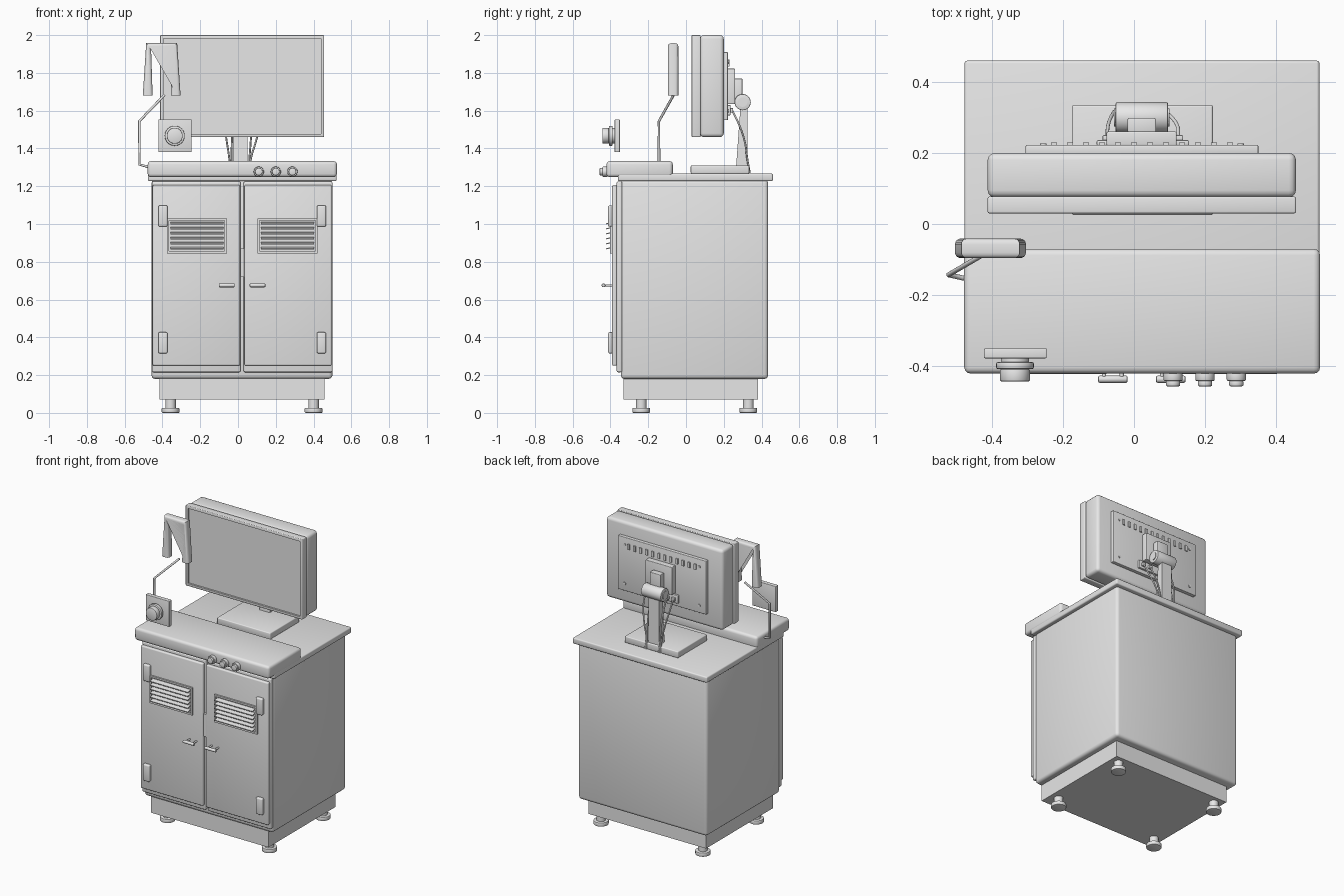
import bpy, bmesh, math
from mathutils import Vector

if "Cube" in bpy.data.objects:
    bpy.data.objects.remove(bpy.data.objects["Cube"])

grey = bpy.data.materials.new("light_grey")
grey.diffuse_color = (0.8, 0.8, 0.8, 1)
grey.use_nodes = True
grey.node_tree.nodes["Principled BSDF"].inputs["Base Color"].default_value = grey.diffuse_color
CX = 0.022  # centre line of the cabinet


def finish(name, bm):
    bmesh.ops.recalc_face_normals(bm, faces=bm.faces)
    me = bpy.data.meshes.new(name)
    bm.to_mesh(me)
    bm.free()
    me.materials.append(grey)
    ob = bpy.data.objects.new(name, me)
    bpy.context.collection.objects.link(ob)
    bpy.ops.object.select_all(action='DESELECT')
    ob.select_set(True)
    bpy.context.view_layer.objects.active = ob
    bpy.ops.object.shade_smooth_by_angle(angle=math.radians(35))
    return ob


def box(name, x, y, z, bevel=0.0, inset=None, tilt=0.0):
    """Box from ranges; inset=(width, depth) sinks the front (-y) face."""
    bm = bmesh.new()
    bmesh.ops.create_cube(bm, size=1)
    c = Vector([(r[0] + r[1]) / 2 for r in (x, y, z)])
    s = [r[1] - r[0] for r in (x, y, z)]
    for v in bm.verts:
        v.co = Vector([v.co[i] * s[i] for i in range(3)])
    if bevel:
        bmesh.ops.bevel(bm, geom=bm.edges[:], offset=bevel, segments=3,
                        profile=0.5, affect='EDGES')
    if inset:
        bm.normal_update()
        f = min((f for f in bm.faces if f.normal.y < -0.99),
                key=lambda f: -f.calc_area())
        bmesh.ops.inset_region(bm, faces=[f], thickness=inset[0])
        r = bmesh.ops.extrude_face_region(bm, geom=[f])
        bmesh.ops.translate(bm, vec=(0, inset[1], 0),
                            verts=[v for v in r['geom'] if isinstance(v, bmesh.types.BMVert)])
        if f.is_valid:
            bmesh.ops.delete(bm, geom=[f], context='FACES')
    ob = finish(name, bm)
    ob.location = c
    ob.rotation_euler.x = tilt
    return ob


def cyl(name, a, b, r, r2=None, bevel=0.0, seg=32):
    """Cylinder between two points."""
    a, b = Vector(a), Vector(b)
    bm = bmesh.new()
    bmesh.ops.create_cone(bm, cap_ends=True, segments=seg, radius1=r,
                          radius2=r if r2 is None else r2, depth=(b - a).length)
    if bevel:
        rims = [e for e in bm.edges if any(len(f.verts) > 4 for f in e.link_faces)]
        bmesh.ops.bevel(bm, geom=rims, offset=bevel, segments=2, profile=0.5, affect='EDGES')
    ob = finish(name, bm)
    ob.location = (a + b) / 2
    ob.rotation_euler = (b - a).to_track_quat('Z', 'Y').to_euler()
    return ob


def tube(name, pts, r, smooth=False):
    cu = bpy.data.curves.new(name, 'CURVE')
    cu.dimensions = '3D'
    cu.bevel_depth = r
    cu.bevel_resolution = 3
    cu.use_fill_caps = True
    if smooth:
        sp = cu.splines.new('BEZIER')
        sp.bezier_points.add(len(pts) - 1)
        for p, q in zip(sp.bezier_points, pts):
            p.co = q
            p.handle_left_type = p.handle_right_type = 'AUTO'
    else:
        sp = cu.splines.new('POLY')
        sp.points.add(len(pts) - 1)
        for p, q in zip(sp.points, pts):
            p.co = (*q, 1)
    cu.materials.append(grey)
    ob = bpy.data.objects.new(name, cu)
    bpy.context.collection.objects.link(ob)


# Cabinet, plinth, worktop and front console
box("cabinet_body", (-0.458, 0.5), (-0.345, 0.435), (0.18, 1.235), 0.02)
box("plinth", (-0.415, 0.457), (-0.33, 0.38), (0.07, 0.19))
box("worktop", (-0.477, 0.522), (-0.36, 0.46), (1.227, 1.267), 0.008)
box("front_console", (-0.478, 0.524), (-0.421, -0.07), (1.248, 1.333), 0.018)

# Levelling feet
for x in (-0.357, 0.4):
    for y in (-0.237, 0.33):
        cyl("foot_pad", (x, y, 0), (x, y, 0.027), 0.047, bevel=0.005)
        cyl("foot_stem", (x, y, 0.027), (x, y, 0.075), 0.028)

# Doors with hinges, vents and handles, mirrored about the centre line
for s in (-1, 1):
    def span(a, b):
        return tuple(sorted((CX + s * a, CX + s * b)))
    box("door_frame", span(0.008, 0.478), (-0.367, -0.338), (0.215, 1.225), 0.008)
    box("door_panel", span(0.011, 0.474), (-0.391, -0.365), (0.25, 1.207), 0.008)
    for z in (0.315, 0.986):
        box("hinge", span(0.395, 0.444), (-0.412, -0.385), (z, z + 0.112), 0.008)
    box("vent_frame", span(0.081, 0.399), (-0.402, -0.388), (0.845, 1.03), 0.0, (0.016, 0.01))
    for i in range(6):
        z = 0.872 + i * 0.0265
        box("vent_slat", span(0.1, 0.38), (-0.422, -0.39), (z - 0.003, z + 0.003),
            tilt=math.radians(12))
    h0, h1 = CX + s * 0.04, CX + s * 0.123
    cyl("handle_bar", (h0, -0.437, 0.675), (h1, -0.437, 0.675), 0.01, bevel=0.004, seg=16)
    for t in (0.2, 0.8):
        hx = h0 + (h1 - h0) * t
        cyl("handle_post", (hx, -0.437, 0.675), (hx, -0.388, 0.675), 0.006, seg=12)
box("door_latch", (CX - 0.01, CX + 0.01), (-0.385, -0.35), (0.72, 0.87))

# Control knobs on the console
for x in (0.11, 0.2, 0.288):
    cyl("knob_base", (x, -0.415, 1.277), (x, -0.442, 1.277), 0.027, bevel=0.004)
    cyl("knob_cap", (x, -0.44, 1.277), (x, -0.457, 1.277), 0.02, bevel=0.004)

# Monitor
box("monitor_bezel", (-0.412, 0.456), (0.03, 0.077), (1.46, 2.0), 0.005, (0.018, 0.012))
box("monitor_body", (-0.412, 0.456), (0.075, 0.2), (1.46, 2.0), 0.02)
box("rear_panel", (-0.305, 0.35), (0.195, 0.222), (1.55, 1.91), 0.004)
for i in range(12):
    x = -0.225 + i * 0.045
    box("rear_vent_rib", (x - 0.008, x + 0.008), (0.22, 0.229), (1.835, 1.872))
for x in (-0.255, 0.3):
    for z in (1.6, 1.86):
        cyl("rear_screw", (x, 0.22, z), (x, 0.227, z), 0.009, seg=16)
box("port_plate", (-0.105, 0.155), (0.22, 0.236), (1.575, 1.63), 0.004)
for x in (-0.075, -0.03, 0.075, 0.125):
    box("port_plug", (x - 0.013, x + 0.013), (0.234, 0.25), (1.59, 1.613), 0.003)

# Tilt mount
box("mount_plate", (-0.077, 0.12), (0.22, 0.26), (1.635, 1.822), 0.004)
box("mount_bracket", (-0.018, 0.062), (0.258, 0.298), (1.64, 1.77), 0.004)
cyl("tilt_hinge", (-0.052, 0.3, 1.645), (0.096, 0.3, 1.645), 0.043, bevel=0.005)
cyl("tilt_hinge_cap", (-0.056, 0.3, 1.645), (0.1, 0.3, 1.645), 0.025)

# Stand neck, tapered towards the top front, and its base
neck = box("stand_neck", (-0.027, 0.05), (0.265, 0.325), (1.3, 1.645))
for v in neck.data.vertices:
    if v.co.z > 0 and v.co.y < 0:
        v.co.y += 0.025
box("stand_base", (-0.175, 0.222), (0.025, 0.335), (1.266, 1.31), 0.006)

# Cables from the ports down behind the neck
for x0, x1 in ((0.125, 0.066), (0.075, 0.06), (-0.03, -0.035), (-0.075, -0.045)):
    tube("cable", [(x0, 0.245, 1.6), (x0 * 0.98, 0.275, 1.54),
                   ((x0 + x1) / 2, 0.31, 1.44), (x1, 0.327, 1.33), (x1, 0.338, 1.27)],
         0.005, True)

# Round sensor at the front left
sx, sz = -0.335, 1.467
box("sensor_plate", (-0.422, -0.246), (-0.378, -0.35), (1.38, 1.553), 0.003)
cyl("sensor_neck", (sx, -0.37, sz), (sx, -0.42, sz), 0.04)
cyl("sensor_ring", (sx, -0.389, sz), (sx, -0.408, sz), 0.053, bevel=0.004)
cyl("sensor_dial", (sx, -0.408, sz), (sx, -0.443, sz), 0.042, bevel=0.004)

# Bent support rod and upside-down U-shaped handset
tube("support_rod", [(-0.468, -0.155, 1.3), (-0.522, -0.143, 1.315), (-0.522, -0.143, 1.545),
                     (-0.39, -0.066, 1.682)], 0.007)
HX = -0.404
bm = bmesh.new()
outline = [(-0.1, 1.68), (-0.082, 1.957), (0.082, 1.957), (0.1, 1.68),
           (0.048, 1.68), (0.056, 1.922), (-0.056, 1.922), (-0.048, 1.68)]
face = bm.faces.new([bm.verts.new((HX + x, -0.096, z)) for x, z in outline])
r = bmesh.ops.extrude_face_region(bm, geom=[face])
bmesh.ops.translate(bm, vec=(0, 0.055, 0),
                    verts=[v for v in r['geom'] if isinstance(v, bmesh.types.BMVert)])
long_edges = [e for e in bm.edges
              if abs(e.verts[0].co.y - e.verts[1].co.y) < 1e-4
              and not all(abs(v.co.z - 1.68) < 1e-4 for v in e.verts)]
bmesh.ops.bevel(bm, geom=long_edges, offset=0.016, segments=4, profile=0.5, affect='EDGES')
finish("handset", bm)
